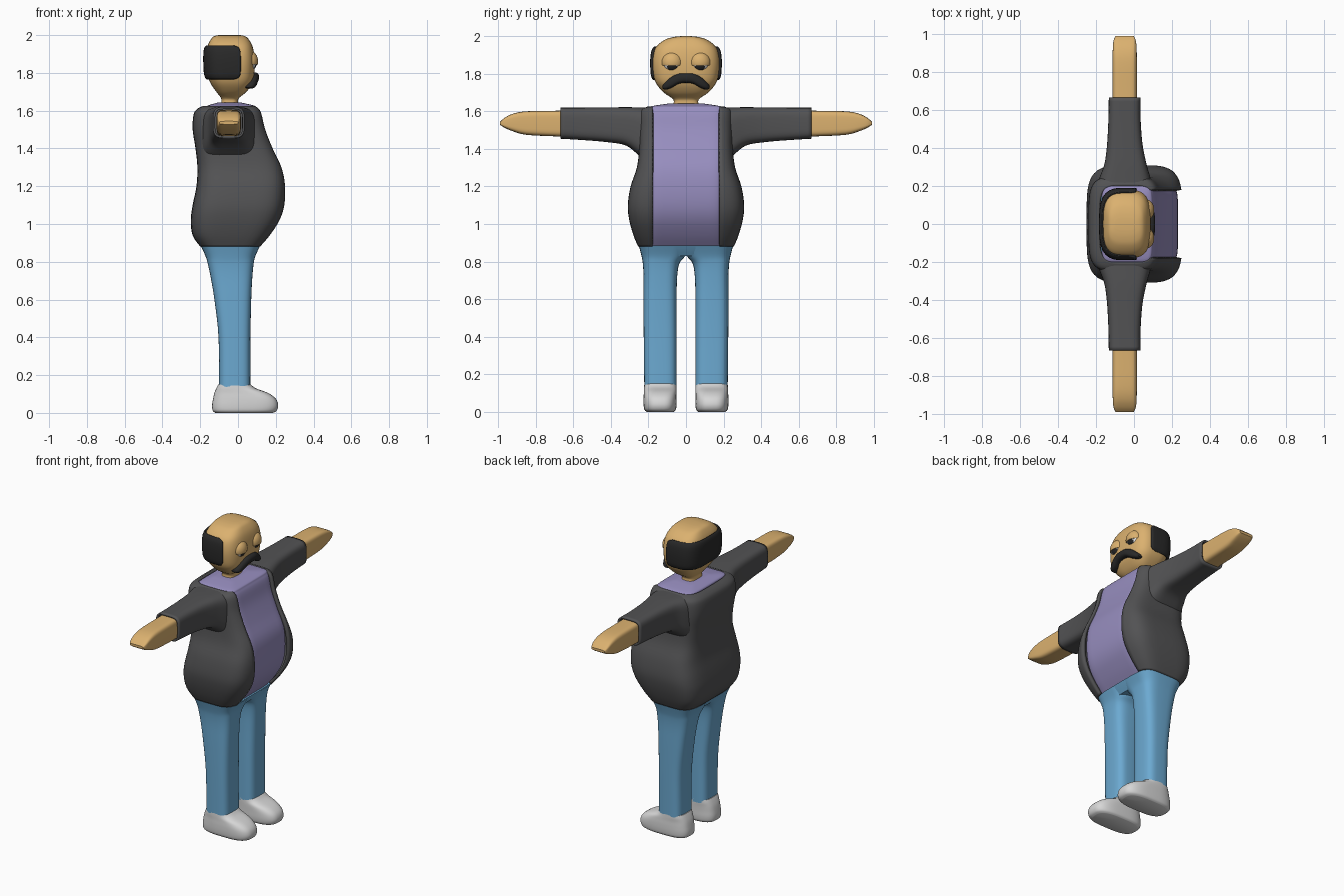
import bpy, bmesh, math
from mathutils import Matrix

if "Cube" in bpy.data.objects:
    bpy.data.objects.remove(bpy.data.objects["Cube"], do_unlink=True)


def material(name, rgb):
    m = bpy.data.materials.new(name)
    m.use_nodes = True
    m.diffuse_color = (*rgb, 1)
    bsdf = m.node_tree.nodes["Principled BSDF"]
    bsdf.inputs["Base Color"].default_value = (*rgb, 1)
    bsdf.inputs["Roughness"].default_value = 0.8
    return m


SKIN = material("warm skin", (0.71, 0.44, 0.16))
JACKET = material("charcoal cloth", (0.085, 0.085, 0.088))
SHIRT = material("lavender cloth", (0.31, 0.27, 0.52))
DENIM = material("light blue denim", (0.15, 0.40, 0.64))
SHOE = material("pale grey leather", (0.68, 0.68, 0.68))
HAIR = material("black hair", (0.022, 0.022, 0.022))
WHITE = material("eye white", (0.8, 0.8, 0.8))


def finish(name, bm, mats, angle=45, thickness=0):
    mesh = bpy.data.meshes.new(name)
    bm.to_mesh(mesh)
    bm.free()
    for m in mats:
        mesh.materials.append(m)
    ob = bpy.data.objects.new(name, mesh)
    bpy.context.scene.collection.objects.link(ob)
    if thickness:
        mod = ob.modifiers.new("thickness", "SOLIDIFY")
        mod.thickness = thickness
        mod.offset = -1
    bpy.ops.object.select_all(action="DESELECT")
    ob.select_set(True)
    bpy.context.view_layer.objects.active = ob
    bpy.ops.object.shade_smooth_by_angle(angle=math.radians(angle))
    return ob


def smooth_rows(rows, steps=4):
    """Interpolate the section rows with a Catmull-Rom spline."""
    out = []
    for i in range(len(rows) - 1):
        p = [rows[max(0, min(len(rows) - 1, i + k))] for k in (-1, 0, 1, 2)]
        for s in range(steps):
            u = s / steps
            out.append([0.5 * (2 * b + (c - a) * u + (2 * a - 5 * b + 4 * c - d) * u * u
                               + (3 * b - a - 3 * c + d) * u ** 3) for a, b, c, d in zip(*p)])
    return out + [list(rows[-1])]


def power(v, n):
    return math.copysign(abs(v) ** (2 / n), v)


def loft(name, mat, rows, n=4, axis="z", side=1, opening=None, thickness=0, caps=True, count=48):
    """Rounded-box sections: position, low and high x, low and high of the other axis."""
    bm = bmesh.new()
    rings = []
    for row in smooth_rows(rows):
        t, a0, a1, b0, b1 = row[:5]
        gap = opening(row) if opening else 0
        span = 2 * math.pi - 2 * gap
        ring = []
        for k in range(count + (1 if opening else 0)):
            ang = gap + span * k / count
            a = (a0 + a1) / 2 + (a1 - a0) / 2 * power(math.cos(ang), n)
            b = (b0 + b1) / 2 + (b1 - b0) / 2 * power(math.sin(ang), n)
            ring.append(bm.verts.new((a, b, t) if axis == "z" else (a, t * side, b)))
        rings.append(ring)
    flip = axis == "y" and side > 0
    faces = []
    for lo, hi in zip(rings, rings[1:]):
        for k in range(count):
            j = (k + 1) % len(lo)
            faces.append([lo[k], lo[j], hi[j], hi[k]])
    if caps and not opening:
        faces += [rings[0][::-1], rings[-1]]
    for f in faces:
        bm.faces.new(f[::-1] if flip else f)
    return finish(name, bm, [mat], thickness=thickness)


def sided(rows, s):
    """Swap the lateral limits of rows to the other side."""
    return [(t, a, b, *sorted((s * c, s * d))) for t, a, b, c, d in rows]


def even(rows):
    """Rows with a half width become symmetric rows."""
    return [(t, a, b, -w, w, *rest) for t, a, b, w, *rest in rows]


# Jacket body, open along the chest
body = [(0.88, -0.20, 0.125, 0.255), (0.94, -0.24, 0.175, 0.28), (1.02, -0.25, 0.225, 0.302),
        (1.1, -0.24, 0.25, 0.31), (1.2, -0.22, 0.255, 0.295), (1.3, -0.215, 0.24, 0.262),
        (1.4, -0.225, 0.195, 0.25), (1.5, -0.24, 0.155, 0.25), (1.58, -0.235, 0.135, 0.25),
        (1.61, -0.215, 0.122, 0.238), (1.625, -0.185, 0.11, 0.205)]
JN = 4.5
loft("jacket_body", JACKET, even(body), JN, thickness=0.02,
     opening=lambda r: math.asin(min(1, 0.18 / r[4]) ** (JN / 2)))

# Shirt under the jacket, with a soft collar at the neck
shirt = [(z + 0.002, -0.17, x1 - 0.024, 0.203) for z, x0, x1, w in body[:-1]]
shirt += [(1.627, -0.16, 0.085, 0.185), (1.642, -0.11, 0.02, 0.09)]
loft("shirt", SHIRT, even(shirt), 8)

# Trousers
loft("trouser_hips", DENIM, even([(0.83, -0.16, 0.08, 0.2), (0.86, -0.18, 0.1, 0.235),
                                  (0.885, -0.195, 0.115, 0.25)]), 5)
leg = [(0.13, -0.10, 0.066, 0.05, 0.222), (0.4, -0.103, 0.066, 0.05, 0.225),
       (0.6, -0.125, 0.07, 0.05, 0.226), (0.72, -0.145, 0.076, 0.047, 0.226),
       (0.79, -0.16, 0.083, 0.035, 0.23), (0.83, -0.172, 0.092, 0.004, 0.237),
       (0.88, -0.195, 0.115, -0.02, 0.25)]

# Shoes: sole, rounded toe and ankle
shoe = [(0.0, -0.12, 0.185, 0.065, 0.21), (0.012, -0.134, 0.205, 0.054, 0.222),
        (0.04, -0.137, 0.213, 0.05, 0.226), (0.075, -0.132, 0.2, 0.05, 0.226),
        (0.105, -0.125, 0.16, 0.05, 0.224), (0.13, -0.115, 0.095, 0.05, 0.223),
        (0.15, -0.105, 0.068, 0.05, 0.222)]

# Sleeves and bare forearms with mitten hands
sleeve = [(0.19, -0.2, 0.1, 1.32, 1.62), (0.25, -0.18, 0.085, 1.365, 1.621),
          (0.32, -0.155, 0.065, 1.418, 1.622), (0.42, -0.142, 0.045, 1.436, 1.621),
          (0.55, -0.135, 0.035, 1.447, 1.62), (0.667, -0.133, 0.035, 1.454, 1.62)]
arm = [(0.58, -0.113, 0.015, 1.465, 1.605), (0.7, -0.113, 0.015, 1.467, 1.603),
       (0.85, -0.113, 0.015, 1.475, 1.6), (0.92, -0.112, 0.014, 1.493, 1.588),
       (0.965, -0.108, 0.01, 1.512, 1.566), (0.99, -0.098, 0.0, 1.528, 1.544)]


def eye_shell(name, mats, y, radius, keep, thickness=0, paint=None):
    """Squashed ball with only the faces accepted by keep."""
    bm = bmesh.new()
    place = Matrix.Translation((0.06, y, 1.86)) @ Matrix.Diagonal((0.82, 1, 1, 1))
    bmesh.ops.create_uvsphere(bm, u_segments=40, v_segments=32, radius=radius, matrix=place)
    drop = [f for f in bm.faces if not keep(f.calc_center_median().z)]
    bmesh.ops.delete(bm, geom=drop, context="FACES")
    if paint:
        for f in bm.faces:
            f.material_index = int(paint(f.calc_center_median()))
    finish(name, bm, mats, thickness=thickness)


for label, s in (("left", 1), ("right", -1)):
    loft(label + "_trouser_leg", DENIM, sided(leg, s), 3.5)
    loft(label + "_shoe", SHOE, sided(shoe, s), 3)
    loft(label + "_sleeve", JACKET, sleeve, 4, "y", s, caps=False, thickness=0.012)
    loft(label + "_arm", SKIN, arm, 5, "y", s)
    # Drooping eyes
    y = 0.074 * s
    eye_shell(label + "_eyeball", [WHITE, HAIR], y, 0.051, lambda z: True,
              paint=lambda c: abs(c.y - y) < 0.024 and c.x > 0.06)
    eye_shell(label + "_upper_eyelid", [SKIN], y, 0.057, lambda z: z > 1.843, 0.005)
    eye_shell(label + "_lower_eyelid", [SKIN], y, 0.054, lambda z: z < 1.815, 0.004)

# Head and neck
head = [(1.61, -0.095, 0.005, 0.075), (1.65, -0.088, 0.0, 0.065), (1.67, -0.092, 0.008, 0.075),
        (1.7, -0.115, 0.045, 0.118), (1.75, -0.148, 0.078, 0.16), (1.81, -0.167, 0.088, 0.177),
        (1.88, -0.17, 0.088, 0.179), (1.94, -0.162, 0.077, 0.162), (1.98, -0.142, 0.055, 0.115),
        (1.995, -0.125, 0.035, 0.07), (2.0, -0.1, 0.01, 0.03)]
HN = 3.2
loft("head", SKIN, even(head), HN)

# Hair band around the back; the last number is where it ends at the temples
hair = [(1.766, -0.166, 0.09, 0.174, -0.02), (1.775, -0.174, 0.094, 0.181, 0.003),
        (1.8, -0.181, 0.099, 0.188, 0.014), (1.86, -0.184, 0.1, 0.191, 0.015),
        (1.91, -0.183, 0.098, 0.187, 0.013), (1.935, -0.177, 0.092, 0.178, 0.003),
        (1.945, -0.168, 0.084, 0.168, -0.02)]
loft("hair_band", HAIR, even(hair), HN, thickness=0.02,
     opening=lambda r: math.acos(max(0, (2 * r[5] - r[1] - r[2]) / (r[2] - r[1])) ** (HN / 2)))

# Drooping moustache
half = [(0.0, 0.05, 0.112, 1.752, 1.803), (0.04, 0.05, 0.11, 1.746, 1.8),
        (0.08, 0.045, 0.102, 1.724, 1.782), (0.11, 0.035, 0.09, 1.716, 1.755),
        (0.124, 0.04, 0.075, 1.722, 1.738)]
loft("moustache", HAIR, [(-r[0], *r[1:]) for r in half[:0:-1]] + half, 2.5, "y", count=24)
